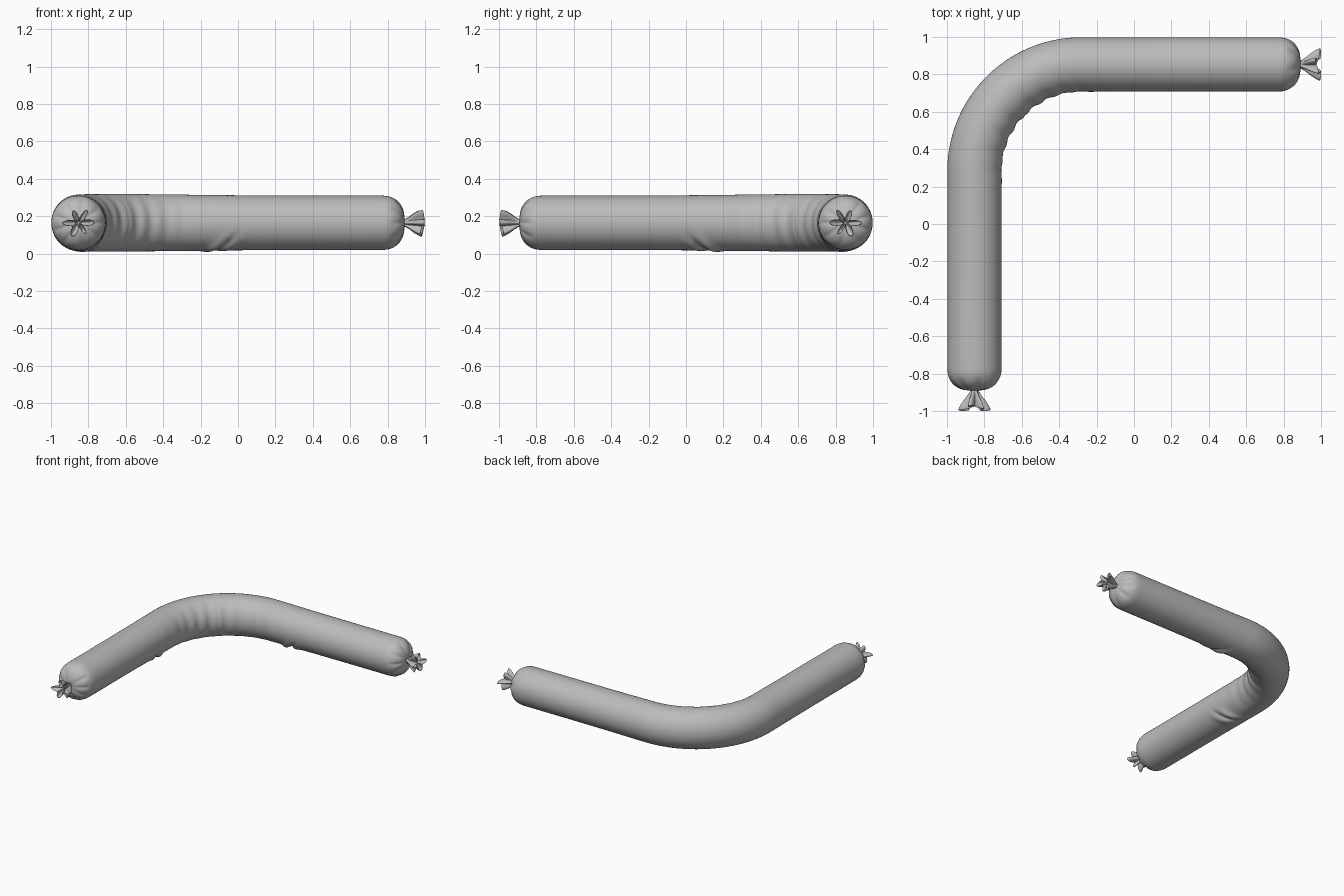
import bpy
import math
from math import sin, cos, pi, exp
from mathutils import Vector

cube = bpy.data.objects.get("Cube")
if cube:
    bpy.data.objects.remove(cube, do_unlink=True)

RADIUS = 0.145       # casing radius
LINE = 0.853         # distance of each leg from the middle
MID_Z = 0.165
BEND = 0.57          # bend radius of the centre line
END = 0.89           # where the casing closes
CORNER = LINE - BEND
HALF_ARC = BEND * pi / 4
HALF = HALF_ARC + CORNER + END
SIDES = 96

grey = bpy.data.materials.new("casing grey")
grey.use_nodes = True
grey.diffuse_color = (0.5, 0.5, 0.5, 1)
grey.node_tree.nodes["Principled BSDF"].inputs["Base Color"].default_value = (0.5, 0.5, 0.5, 1)


def frame(s):
    """Centre point and inward direction at signed distance s from the bend's middle."""
    turn = max(-pi / 4, min(pi / 4, s / BEND))
    ang = 3 * pi / 4 - turn
    out = Vector((cos(ang), sin(ang), 0))
    along = Vector((sin(ang), -cos(ang), 0))
    p = Vector((-CORNER, CORNER, MID_Z)) + out * BEND
    return p + along * (s - turn * BEND), -out


def skin(name, rows, point):
    """Loft closed rings, one per row value, and cap both ends."""
    verts = [point(r, 2 * pi * j / SIDES) for r in rows for j in range(SIDES)]
    faces = []
    for i in range(len(rows) - 1):
        for j in range(SIDES):
            a, b = i * SIDES + j, i * SIDES + (j + 1) % SIDES
            faces.append((a, b, b + SIDES, a + SIDES))
    faces.append(tuple(reversed(range(SIDES))))
    last = (len(rows) - 1) * SIDES
    faces.append(tuple(range(last, last + SIDES)))
    mesh = bpy.data.meshes.new(name)
    mesh.from_pydata(verts, [], faces)
    mesh.materials.append(grey)
    obj = bpy.data.objects.new(name, mesh)
    bpy.context.collection.objects.link(obj)
    bpy.context.view_layer.objects.active = obj
    obj.select_set(True)
    bpy.ops.object.shade_smooth_by_angle(angle=math.radians(50))
    obj.select_set(False)
    return obj


def bell(x, width):
    return exp(-(x / width) ** 2)


def casing_point(s, a):
    centre, inward = frame(s)
    d = HALF - abs(s)
    # rounded ends gathered into pleats
    k = min(d / 0.13, 1)
    r = 0.02 + (RADIUS - 0.02) * (1 - (1 - k) ** 2.6) ** (1 / 2.2)
    pleat = max(0, 1 - d / 0.075)
    r *= 1 - 0.13 * pleat * abs(cos(4.5 * a + 0.5 * sin(2 * a))) ** 5
    # slight swelling and inner ripples round the bend
    r += 0.009 * bell(s, 0.6) * abs(sin(a)) ** 2
    inner = max(0, cos(a)) ** 2
    r += 0.005 * inner * bell(s, 0.42) * sin(abs(s) * 52 + 0.6)
    # pinched folds underneath, one on each side of the bend
    low = (a - 2 * pi if a > pi else a) + 1.1
    u = abs(s) - 0.6 - 0.1 * low
    r += bell(low, 0.5) * (0.014 * bell(u, 0.03) - 0.012 * bell(u - 0.05, 0.014)
                           + 0.007 * bell(u - 0.09, 0.03))
    return centre + inward * (r * cos(a)) + Vector((0, 0, r * sin(a)))


# casing: rings crowd together towards the closed ends
cap = [0.13 * (1 - cos(pi / 2 * i / 18)) for i in range(18)]
count = 260
span = HALF - 0.13
rows = [-HALF + d for d in cap]
rows += [-span + 2 * span * i / count for i in range(count + 1)]
rows += [HALF - d for d in reversed(cap)]
skin("sausage_casing", rows, casing_point)

# gathered tails: distance past the casing, radius, pleat depth
TAIL = [(-0.02, 0.022, 0.0), (0.005, 0.021, 0.1), (0.03, 0.030, 0.25),
        (0.06, 0.043, 0.36), (0.09, 0.053, 0.42), (0.106, 0.056, 0.44),
        (0.109, 0.052, 0.46), (0.10, 0.042, 0.5), (0.075, 0.026, 0.5),
        (0.055, 0.008, 0.2)]


def add_tail(name, side):
    def tail_point(row, a):
        d, r, depth = row
        centre, inward = frame(side * (HALF + d))
        lobe = cos(6 * a + 0.6 * sin(a))
        r *= 1 + depth * lobe + 0.35 * depth * sin(2 * a + 0.8)
        twist = a + 0.12 * depth * sin(3 * a)
        wave = 0.12 * max(0, d) * (sin(2 * a + 1) - 1)
        along = (frame(side * HALF)[0] - frame(side * (HALF - 0.1))[0]).normalized()
        return (centre + side * side * along * wave
                + inward * (r * cos(twist)) + Vector((0, 0, r * sin(twist))))
    tail = skin(name, TAIL, tail_point)
    if side < 0:
        tail.data.flip_normals()


add_tail("tail_right_end", -1)
add_tail("tail_left_end", 1)

# make the casing faces point outwards
casing = bpy.data.objects["sausage_casing"]
mesh = casing.data
mid = mesh.polygons[len(mesh.polygons) // 2]
centre = frame(rows[len(rows) // 2])[0]
if mid.normal.dot(mid.center - centre) < 0:
    mesh.flip_normals()
tail = bpy.data.objects["tail_left_end"].data
side_face = tail.polygons[SIDES // 4]
if side_face.normal.z < 0:
    tail.flip_normals()
tail = bpy.data.objects["tail_right_end"].data
if tail.polygons[SIDES // 4].normal.z < 0:
    tail.flip_normals()
